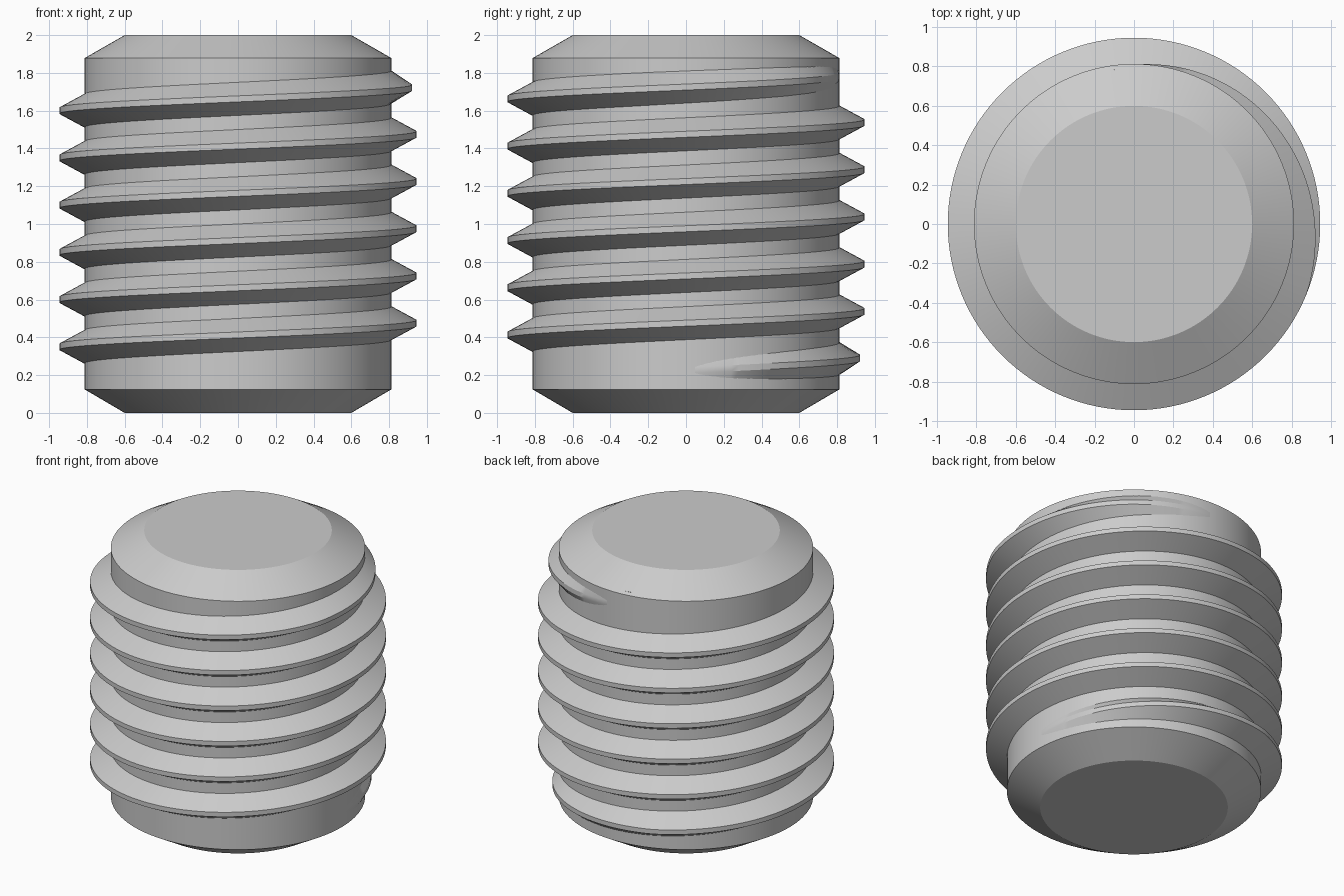
import bpy, bmesh, math

if "Cube" in bpy.data.objects:
    bpy.data.objects.remove(bpy.data.objects["Cube"], do_unlink=True)

SEGMENTS = 128          # sides per turn
CORE, CREST, SUNK = 0.813, 0.946, 0.8
PITCH, START_Z = 0.25, 0.225
FIRST, LAST, FADE = -0.02, 6.27, 0.33   # thread extent and run-out, in turns

steel = bpy.data.materials.new("grey steel")
steel.use_nodes = True
grey = (0.6, 0.6, 0.6, 1)
steel.diffuse_color = grey
steel.node_tree.nodes["Principled BSDF"].inputs["Base Color"].default_value = grey


def ring_verts(bm, radius, z):
    step = math.tau / SEGMENTS
    return [bm.verts.new((radius * math.cos(i * step), radius * math.sin(i * step), z))
            for i in range(SEGMENTS)]


def bridge(bm, a, b):
    for i in range(len(a)):
        j = (i + 1) % len(a)
        bm.faces.new((a[i], a[j], b[j], b[i]))


def finish(bm, name):
    bmesh.ops.recalc_face_normals(bm, faces=bm.faces)
    mesh = bpy.data.meshes.new(name)
    bm.to_mesh(mesh)
    bm.free()
    mesh.materials.append(steel)
    obj = bpy.data.objects.new(name, mesh)
    bpy.context.collection.objects.link(obj)
    bpy.ops.object.select_all(action='DESELECT')
    bpy.context.view_layer.objects.active = obj
    obj.select_set(True)
    bpy.ops.object.shade_smooth_by_angle(angle=math.radians(25))


# Core: a cylinder chamfered at both ends
bm = bmesh.new()
rings = [ring_verts(bm, r, z) for r, z in
         ((0.6, 0), (CORE, 0.125), (CORE, 1.878), (0.6, 2))]
for low, high in zip(rings, rings[1:]):
    bridge(bm, low, high)
bm.faces.new(rings[0])
bm.faces.new(rings[-1])
finish(bm, "core")

# Thread: trapezoid swept along a right-handed helix, fading out at both ends
bm = bmesh.new()
sections = []
for i in range(round(FIRST * SEGMENTS), round(LAST * SEGMENTS) + 1):
    turn = i / SEGMENTS
    fade = max(0.0, min(1.0, (turn - FIRST) / FADE, (LAST - turn) / FADE))
    tip = SUNK + (CREST - SUNK) * fade
    angle, z = turn * math.tau, START_Z + PITCH * turn
    profile = ((SUNK - 0.01, -0.1), (tip, -0.016), (tip, 0.016), (SUNK - 0.01, 0.1))
    sections.append([bm.verts.new((r * math.cos(angle), r * math.sin(angle), z + dz))
                     for r, dz in profile])
for a, b in zip(sections, sections[1:]):
    bridge(bm, a, b)
bm.faces.new(sections[0])
bm.faces.new(sections[-1])
finish(bm, "thread")
